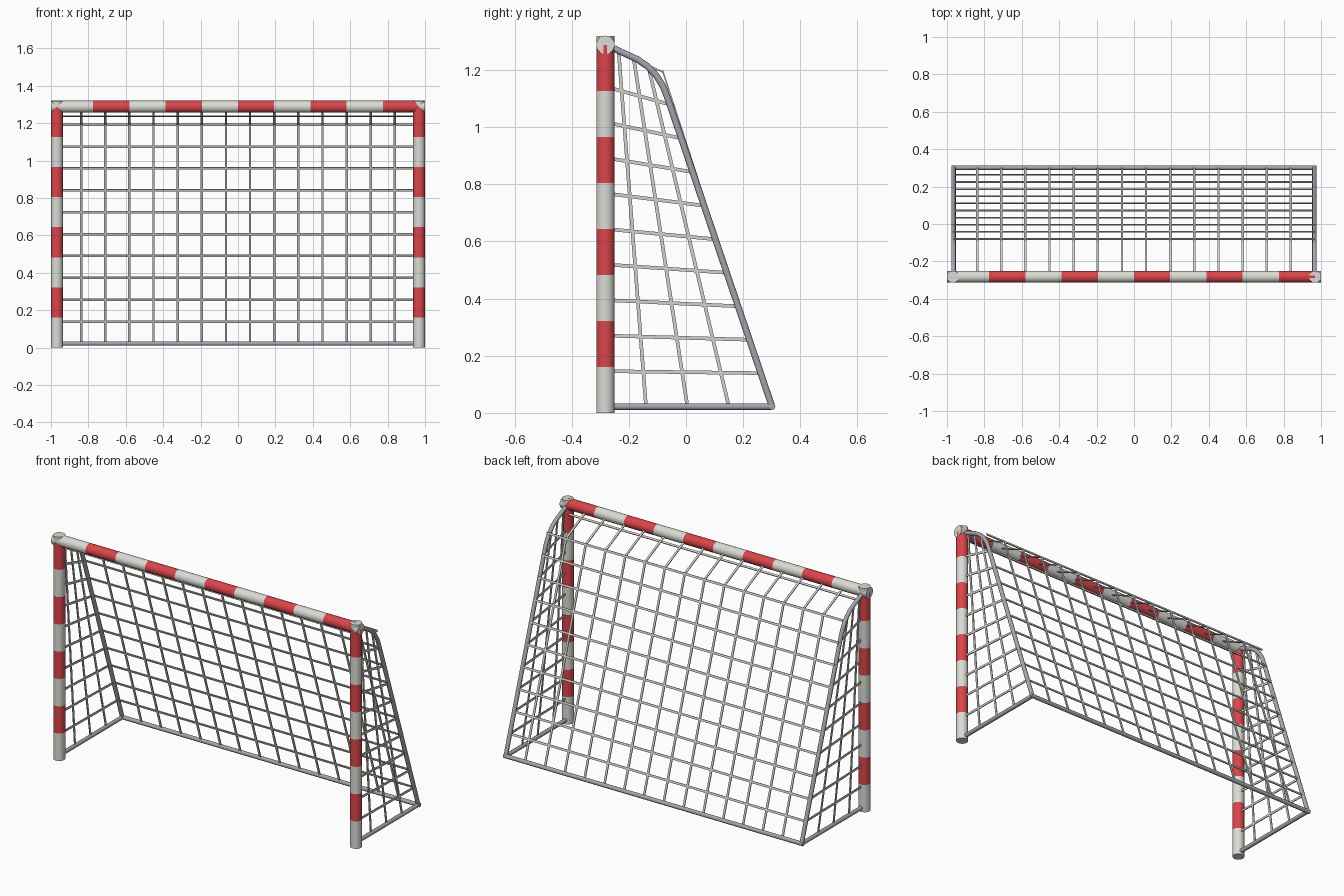
import bpy
import bmesh
from mathutils import Matrix, Vector

cube = bpy.data.objects.get("Cube")
if cube:
    bpy.data.objects.remove(cube, do_unlink=True)


def material(name, rgb):
    m = bpy.data.materials.new(name)
    m.use_nodes = True
    m.diffuse_color = (*rgb, 1)
    m.node_tree.nodes["Principled BSDF"].inputs["Base Color"].default_value = (*rgb, 1)
    return m


WHITE = material("white paint", (0.71, 0.71, 0.67))
RED = material("red paint", (0.70, 0.06, 0.07))
STEEL = material("grey steel", (0.38, 0.38, 0.43))
CORD = material("net cord", (0.64, 0.64, 0.61))

R = 0.032                # post and crossbar radius
END = R - 0.0006         # pole ends stop just short of the crossing pole's skin
PX, PY = 0.968, -0.282   # post position
BAR_Z = 1.288
FX = 0.965               # side frame position
BACK_Y, LOW_Z = 0.301, 0.022


def add_object(name, bm, *mats):
    me = bpy.data.meshes.new(name)
    bm.to_mesh(me)
    bm.free()
    for m in mats:
        me.materials.append(m)
    bpy.context.collection.objects.link(bpy.data.objects.new(name, me))


def striped_pole(name, start, axis, stops, red_when):
    """Cylinder along axis with rings at the stops; chosen bands are red."""
    bm = bmesh.new()
    rot = Vector((0, 0, 1)).rotation_difference(Vector(axis)).to_matrix().to_4x4()
    bmesh.ops.create_cone(bm, cap_ends=True, segments=32, radius1=R, radius2=R,
                          depth=stops[-1] - stops[0],
                          matrix=Matrix.Translation((0, 0, (stops[0] + stops[-1]) / 2)))
    for s in stops[1:-1]:
        bmesh.ops.bisect_plane(bm, geom=bm.verts[:] + bm.edges[:] + bm.faces[:],
                               plane_co=(0, 0, s), plane_no=(0, 0, 1))
    for f in bm.faces:
        z = f.calc_center_median().z
        band = sum(z > s for s in stops) - 1
        side = abs(f.normal.z) < 0.5
        f.material_index = int(side and red_when(band))
        f.smooth = side
    bm.transform(Matrix.Translation(start) @ rot)
    for e in bm.edges:
        if len(e.link_faces) == 2 and e.calc_face_angle(0) > 0.6:
            e.smooth = False
    add_object(name, bm, WHITE, RED)


def tubes(name, paths):
    """Round steel tubes swept along a list of paths."""
    cu = bpy.data.curves.new(name, "CURVE")
    cu.dimensions = "3D"
    cu.bevel_depth = 0.012
    cu.bevel_resolution = 3
    cu.use_fill_caps = True
    for path in paths:
        sp = cu.splines.new("POLY")
        sp.points.add(len(path) - 1)
        for p, co in zip(sp.points, path):
            p.co = (*co, 1)
    cu.materials.append(STEEL)
    bpy.context.collection.objects.link(bpy.data.objects.new(name, cu))


def netting(name, strands):
    """Flat cords, each given by two ends and the normal of the net."""
    bm = bmesh.new()
    for a, b, normal in strands:
        a, b, n = Vector(a), Vector(b), Vector(normal).normalized()
        d = (b - a).normalized()
        w = n.cross(d)
        frame = Matrix((d, w, n)).transposed().to_4x4()
        size = Matrix.Diagonal(((b - a).length, 0.0125, 0.005, 1))
        bmesh.ops.create_cube(bm, size=1,
                              matrix=Matrix.Translation((a + b) / 2) @ frame @ size)
    add_object(name, bm, CORD)


def mix(a, b, t):
    return tuple(p + (q - p) * t for p, q in zip(a, b))


# Striped posts and crossbar
SIDES = ((1, "left"), (-1, "right"))
post_stops = [BAR_Z / 8 * i for i in range(9)] + [BAR_Z + END]
for side, label in SIDES:
    striped_pole(label + "_post", (side * PX, PY, 0), (0, 0, 1), post_stops,
                 lambda b: b % 2 == 1)
bar_stops = [-PX - END] + [-PX + 2 * PX * i / 10 for i in range(11)] + [PX + END]
striped_pole("crossbar", (0, PY, BAR_Z), (1, 0, 0), bar_stops,
             lambda b: b > 0 and b % 2 == 0)

# Steel rear frame: bent side tubes, ground tubes and rear ground bar
bend = [(PY, 1.287), (-0.25, 1.274), (-0.17, 1.237), (-0.135, 1.213), (-0.105, 1.182),
        (-0.08, 1.142), (-0.062, 1.095), (BACK_Y, LOW_Z)]
for side, label in SIDES:
    x = side * FX
    tubes(label + "_side_frame",
          [[(x, y, z) for y, z in bend],
           [(x, PY, LOW_Z), (x, BACK_Y, LOW_Z)]])
tubes("rear_ground_bar", [[(-FX - 0.011, BACK_Y, LOW_Z), (FX + 0.011, BACK_Y, LOW_Z)]])

# Rear and roof net, folded at the top of the rear slope
HEM = (-0.26, 1.277)
FOLD = (-0.08, 1.192)
FOOT = (BACK_Y, LOW_Z)
ROWS = 10
rear_normal = (0, FOLD[1] - FOOT[1], FOOT[0] - FOLD[0])
roof_normal = (0, HEM[1] - FOLD[1], FOLD[0] - HEM[0])
rows = [mix(FOOT, FOLD, i / ROWS) for i in range(1, ROWS + 1)]
net = [((-FX, y, z), (FX, y, z), rear_normal) for y, z in rows]
net.append(((-FX, -0.262, 1.237), (FX, -0.262, 1.237), roof_normal))
for i in range(1, 15):
    x = -PX + 2 * PX * i / 15
    net.append(((x, *HEM), (x, *FOLD), roof_normal))
    net.append(((x, *FOLD), (x, *FOOT), rear_normal))
netting("rear_net", net)

# Side nets: sloping rows from post to rear tube, and fanned uprights
for side, label in SIDES:
    x = side * FX
    out = (side, 0, 0)
    net = [((x, PY, 0.146 + 0.1245 * i), (x, y, z), out)
           for i, (y, z) in enumerate(rows[:-1])]
    for i, top in enumerate(((-0.236, 1.267), (-0.183, 1.24), (-0.13, 1.205))):
        net.append(((x, *top), (x, -0.14 + 0.145 * i, LOW_Z), out))
    netting(label + "_side_net", net)
